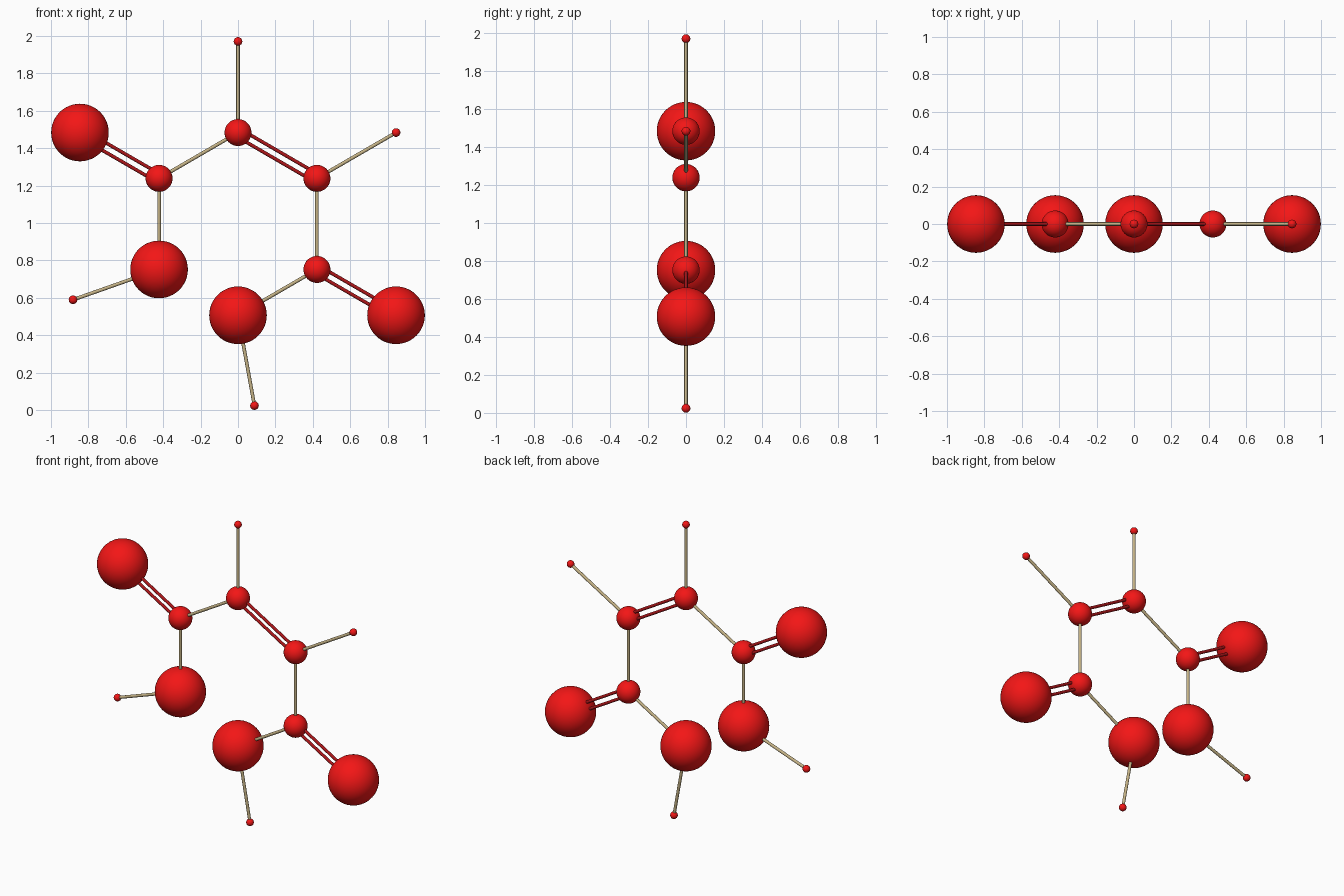
import bpy
import math
from mathutils import Vector

if "Cube" in bpy.data.objects:
    bpy.data.objects.remove(bpy.data.objects["Cube"])


def material(name, color):
    m = bpy.data.materials.new(name)
    m.diffuse_color = color
    m.use_nodes = True
    m.node_tree.nodes["Principled BSDF"].inputs["Base Color"].default_value = m.diffuse_color
    return m


ATOM = material("atom_red", (0.9, 0.008, 0.008, 1))
SINGLE = material("single_bond_tan", (0.56, 0.45, 0.24, 1))
DOUBLE = material("double_bond_red", (0.42, 0.008, 0.01, 1))

RADIUS = {"oxygen": 0.154, "carbon": 0.072, "hydrogen": 0.023}
ROD = 0.0095      # bond rod radius
OFFSET = 0.022    # half spacing of double-bond rods

# Atom positions (x, z); the molecule is flat in y = 0
ATOMS = {
    "oxygen_1": (-0.845, 1.484),
    "carbon_1": (-0.422, 1.239),
    "carbon_2": (0.0, 1.484),
    "carbon_3": (0.422, 1.239),
    "carbon_4": (0.422, 0.752),
    "oxygen_2": (0.845, 0.507),
    "oxygen_3": (0.0, 0.507),
    "oxygen_4": (-0.422, 0.752),
    "hydrogen_1": (0.0, 1.971),
    "hydrogen_2": (0.845, 1.484),
    "hydrogen_3": (-0.882, 0.590),
    "hydrogen_4": (0.088, 0.024),
}

SINGLES = [
    ("carbon_1", "carbon_2"), ("carbon_1", "oxygen_4"),
    ("carbon_3", "carbon_4"), ("carbon_4", "oxygen_3"),
    ("carbon_2", "hydrogen_1"), ("carbon_3", "hydrogen_2"),
    ("oxygen_4", "hydrogen_3"), ("oxygen_3", "hydrogen_4"),
]
DOUBLES = [("oxygen_1", "carbon_1"), ("carbon_2", "carbon_3"),
           ("carbon_4", "oxygen_2")]


def position(name):
    x, z = ATOMS[name]
    return Vector((x, 0, z))


def rod(name, a, b, mat):
    d = b - a
    bpy.ops.mesh.primitive_cylinder_add(
        vertices=16, radius=ROD, depth=d.length, location=(a + b) / 2,
        rotation=d.to_track_quat('Z', 'Y').to_euler())
    ob = bpy.context.object
    ob.name = name
    ob.data.materials.append(mat)
    bpy.ops.object.shade_smooth_by_angle(angle=math.radians(40))


# Atoms
for name in ATOMS:
    r = RADIUS[name.split("_")[0]]
    bpy.ops.mesh.primitive_uv_sphere_add(
        segments=48, ring_count=24, radius=r, location=position(name))
    ob = bpy.context.object
    ob.name = name
    ob.data.materials.append(ATOM)
    bpy.ops.object.shade_smooth()

# Single bonds
for i, (p, q) in enumerate(SINGLES, 1):
    rod(f"single_bond_{i}", position(p), position(q), SINGLE)

# Double bonds: two parallel rods side by side in the molecule plane
for i, (p, q) in enumerate(DOUBLES, 1):
    a, b = position(p), position(q)
    side = (b - a).normalized().cross(Vector((0, 1, 0))) * OFFSET
    for s, label in ((1, "a"), (-1, "b")):
        rod(f"double_bond_{i}{label}", a + s * side, b + s * side, DOUBLE)
